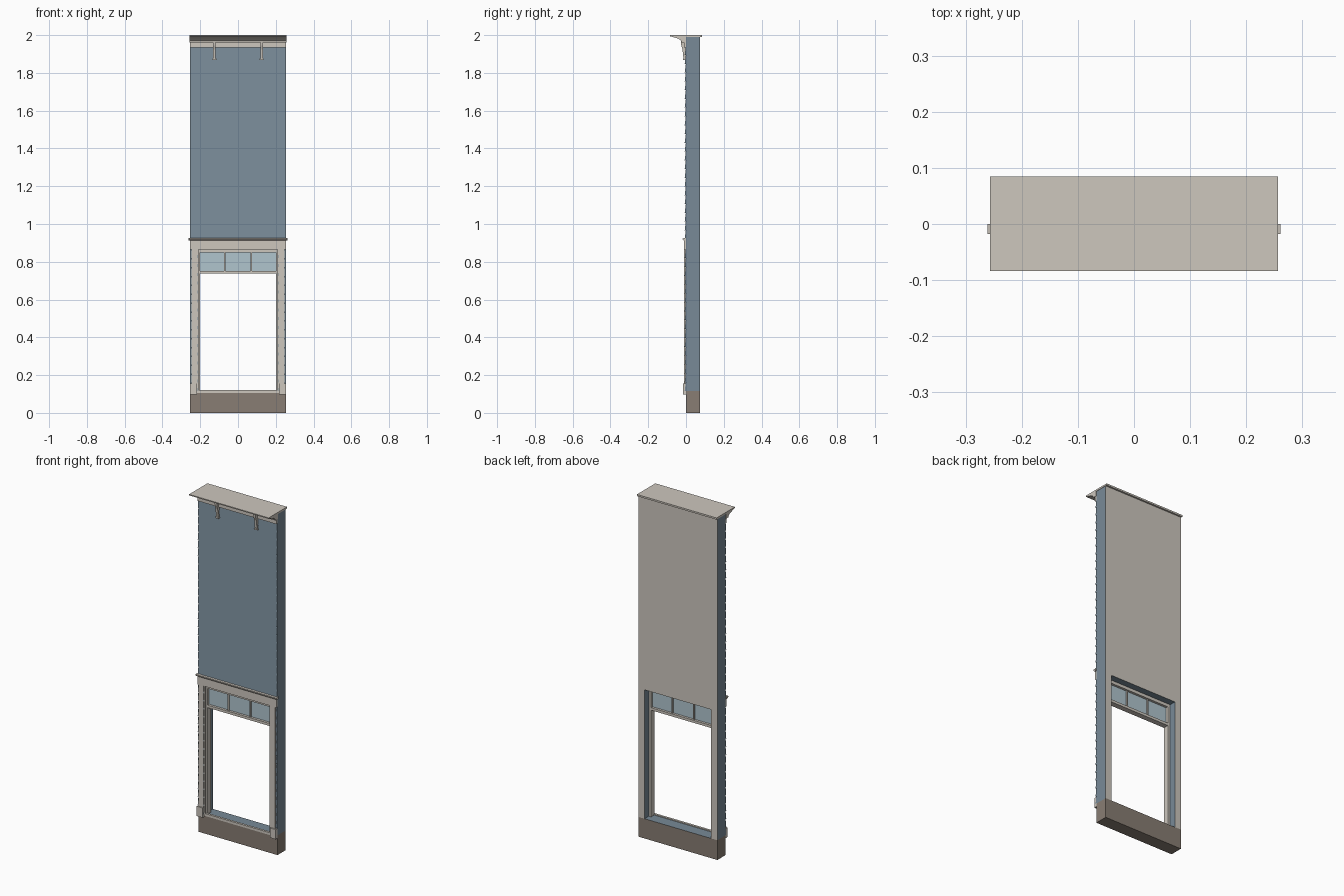
import bpy, bmesh

if "Cube" in bpy.data.objects:
    bpy.data.objects.remove(bpy.data.objects["Cube"])


def srgb(*c):
    return tuple((v / 255 / 12.92) if v < 11 else ((v / 255 + 0.055) / 1.055) ** 2.4 for v in c) + (1,)


def material(name, *c):
    m = bpy.data.materials.new(name)
    m.diffuse_color = srgb(*c)
    m.use_nodes = True
    m.node_tree.nodes["Principled BSDF"].inputs["Base Color"].default_value = m.diffuse_color
    return m


BLUE = material("slate blue", 120, 138, 151)
TRIM = material("warm stone trim", 205, 199, 190)
BROWN = material("brown base", 136, 125, 115)
GLASS = material("pale glass", 176, 197, 206)


def finish(name, bm, mats, rule=None):
    bmesh.ops.recalc_face_normals(bm, faces=bm.faces)
    if rule:
        for f in bm.faces:
            f.material_index = rule(f.normal)
    me = bpy.data.meshes.new(name)
    bm.to_mesh(me)
    bm.free()
    for m in mats:
        me.materials.append(m)
    ob = bpy.data.objects.new(name, me)
    bpy.context.collection.objects.link(ob)
    return ob


def prism(name, pts, axis, a, b, mats, rule=None):
    """Extrude an outline: axis 'x' takes (y, z) points, axis 'y' takes (x, z) points."""
    bm = bmesh.new()
    place = (lambda p, t: (t, p[0], p[1])) if axis == 'x' else (lambda p, t: (p[0], t, p[1]))
    face = bm.faces.new([bm.verts.new(place(p, a)) for p in pts])
    ext = bmesh.ops.extrude_face_region(bm, geom=[face])
    move = (b - a, 0, 0) if axis == 'x' else (0, b - a, 0)
    bmesh.ops.translate(bm, vec=move, verts=[v for v in ext["geom"] if isinstance(v, bmesh.types.BMVert)])
    return finish(name, bm, mats, rule)


def box(name, x, y, z, mats, rule=None):
    pts = [(y[0], z[0]), (y[1], z[0]), (y[1], z[1]), (y[0], z[1])]
    return prism(name, pts, 'x', x[0], x[1], mats, rule)


W = 0.255        # half width of the panel
D = 0.075        # back of the wall
BASE = 0.115     # top of the base
OX, OZ = 0.215, 0.867   # opening half width and top

# Wall with opening, plastered on the back
prism("wall", [(-W, BASE), (-OX, BASE), (-OX, OZ), (OX, OZ), (OX, BASE),
               (W, BASE), (W, 1.992), (-W, 1.992)], 'y', 0, D,
      [BLUE, TRIM], lambda n: 1 if n.y > 0.9 else 0)
box("base", (-W, W), (0, D), (0, BASE), [BROWN, BLUE], lambda n: 1 if n.z > 0.9 else 0)


# Lapped siding: sawtooth section
def siding(name, x0, x1, z0, z1, count):
    step = (z1 - z0) / count
    pts = [(0.002, z1), (0.002, z0)]
    for i in range(count):
        pts += [(-0.007, z0 + i * step), (-0.001, z0 + (i + 1) * step)]
    prism(name, pts, 'x', x0, x1, [BLUE])


siding("upper_siding", -W, W, 0.92, 1.94, 22)

# Side trim, mirrored left and right
for s, side in ((-1, "left"), (1, "right")):
    def span(a, b):
        return tuple(sorted((s * a, s * b)))
    siding(side + "_lower_siding", *span(OX, W), BASE, OZ, 16)
    box(side + "_pilaster", span(0.217, 0.247), (-0.010, 0.002), (0.10, OZ), [TRIM])
    box(side + "_plinth_block", span(0.217, 0.255), (-0.017, 0.002), (0.098, 0.155), [TRIM])
    box(side + "_jamb", span(0.200, OX), (0.004, 0.036), (BASE, OZ), [TRIM])
    box(side + "_jamb_bead", span(0.208, 0.218), (-0.005, 0.008), (BASE, OZ), [TRIM])

# Header and its cap moulding
box("header", (-W, W), (-0.010, 0.002), (0.864, 0.914), [TRIM])
prism("header_cap", [(0, 0.912), (-0.012, 0.912), (-0.018, 0.918), (-0.018, 0.924), (0, 0.926)],
      'x', -0.261, 0.261, [TRIM])

# Sill strip at the front of the opening
box("sill_strip", (-0.217, 0.217), (-0.005, 0.008), (0.106, 0.120), [TRIM])

# Transom window with three panes
box("transom_bottom_rail", (-0.2, 0.2), (0.004, 0.036), (0.737, 0.752), [TRIM])
box("transom_top_rail", (-0.2, 0.2), (0.004, 0.036), (0.849, OZ), [TRIM])
for s, side in ((-1, "left"), (1, "right")):
    box(side + "_mullion", (s * 0.07 - 0.004, s * 0.07 + 0.004), (0.010, 0.030), (0.752, 0.849), [TRIM])
box("transom_glass", (-0.2, 0.2), (0.018, 0.022), (0.752, 0.849), [GLASS])

# Cornice with flat top and back lip
prism("cornice", [(-0.084, 2.0), (-0.084, 1.994), (-0.066, 1.989), (-0.042, 1.982), (-0.027, 1.972),
                  (-0.024, 1.962), (0, 1.962), (0, 1.99), (0.085, 1.99), (0.085, 2.0)],
      'x', -0.257, 0.257, [TRIM])
box("frieze", (-W, W), (-0.011, 0.002), (1.935, 1.962), [TRIM])

# Curved brackets under the cornice
for s, side in ((-1, "left"), (1, "right")):
    x = s * 0.125
    prism(side + "_bracket", [(0, 1.965), (-0.027, 1.965), (-0.025, 1.945), (-0.019, 1.925),
                              (-0.016, 1.90), (-0.013, 1.875), (0, 1.875)],
          'x', x - 0.007, x + 0.007, [TRIM])
    box(side + "_bracket_foot", (x - 0.010, x + 0.010), (-0.015, 0), (1.868, 1.875), [TRIM])
